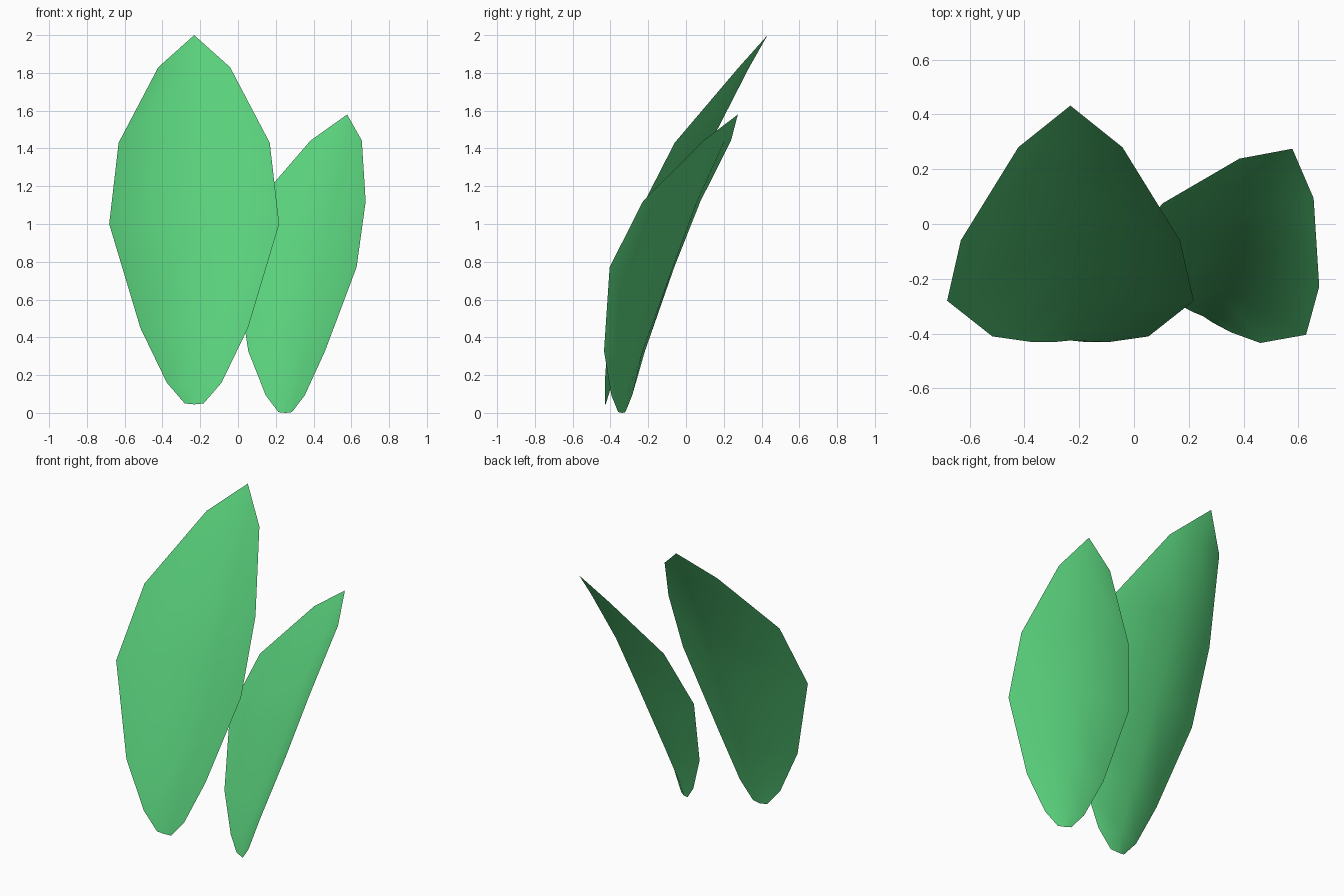
import bpy, bmesh
from mathutils import Matrix, Vector

if "Cube" in bpy.data.objects:
    bpy.data.objects.remove(bpy.data.objects["Cube"])

green = bpy.data.materials.new("leaf green")
green.diffuse_color = (0.10, 0.63, 0.20, 1)
green.use_nodes = True
green.node_tree.nodes["Principled BSDF"].inputs["Base Color"].default_value = green.diffuse_color

# Leaf rows from base upwards: height, half width, edge y, midrib y
ROWS = [
    (0.00, 0.05, 0.00, 0.005),
    (0.11, 0.145, 0.00, 0.04),
    (0.40, 0.285, 0.02, 0.155),
    (0.95, 0.45, 0.15, 0.38),
    (1.38, 0.40, 0.37, 0.56),
    (1.78, 0.19, 0.71, 0.765),
]
TIP = (0, 0.862, 1.95)


def leaf(name, base, scale, turn):
    """One thin leaf folded back along its midrib, leaning to +y."""
    bm = bmesh.new()
    rows = []
    for i, (z, w, edge, rib) in enumerate(ROWS):
        dip = 0.005 if i == 0 else 0
        rows.append([bm.verts.new(p) for p in
                     ((-w, edge, z), (0, rib, z - dip), (w, edge, z))])
    for a, b in zip(rows, rows[1:]):
        for k in range(2):
            bm.faces.new((a[k], a[k + 1], b[k + 1], b[k]))
    tip = bm.verts.new(TIP)
    for k in range(2):
        bm.faces.new((rows[-1][k], rows[-1][k + 1], tip))
    bm.transform(Matrix.Translation(Vector(base))
                 @ Matrix.Rotation(turn, 4, 'Z')
                 @ Matrix.Scale(scale, 4))
    for f in bm.faces:
        f.smooth = True
    mesh = bpy.data.meshes.new(name)
    bm.to_mesh(mesh)
    bm.free()
    mesh.materials.append(green)
    obj = bpy.data.objects.new(name, mesh)
    bpy.context.collection.objects.link(obj)
    return obj


leaf("large_leaf", (-0.232, -0.43, 0.05), 1.0, 0.0)
leaf("small_leaf", (0.25, -0.34, 0.004), 0.808, -0.49)
